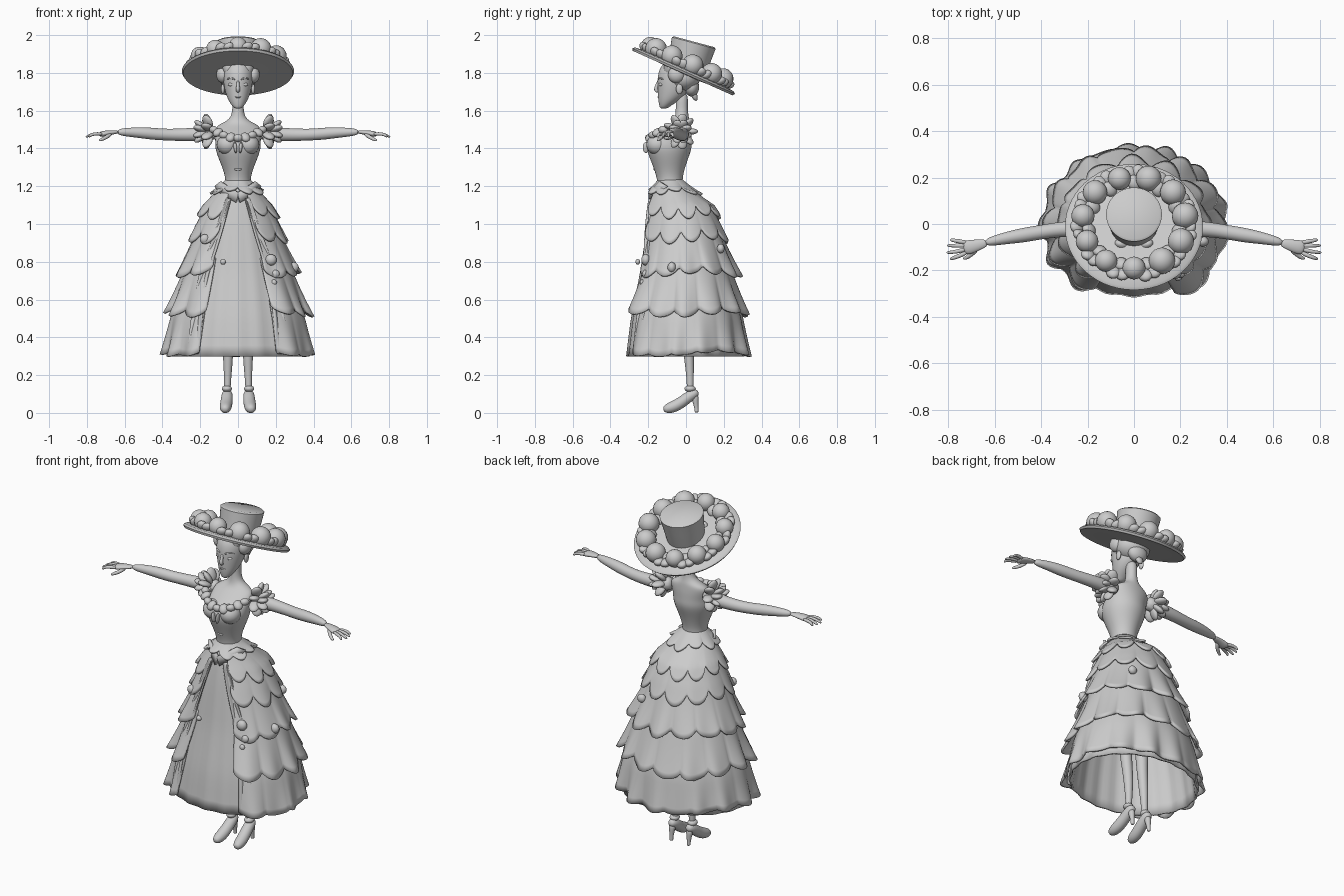
import bpy, bmesh, math, random
from math import sin, cos, pi, radians
from mathutils import Vector, Matrix

random.seed(4)
if "Cube" in bpy.data.objects:
    bpy.data.objects.remove(bpy.data.objects["Cube"])

clay = bpy.data.materials.new("light_grey")
clay.use_nodes = True
clay.diffuse_color = (0.6, 0.6, 0.6, 1)
clay.node_tree.nodes["Principled BSDF"].inputs["Base Color"].default_value = (0.6, 0.6, 0.6, 1)


def finish(name, bm, subsurf=0, mirror=False, thick=0.0, sharp=None):
    bmesh.ops.recalc_face_normals(bm, faces=bm.faces)
    mesh = bpy.data.meshes.new(name)
    bm.to_mesh(mesh)
    bm.free()
    mesh.materials.append(clay)
    mesh.shade_smooth()
    ob = bpy.data.objects.new(name, mesh)
    bpy.context.collection.objects.link(ob)
    if sharp:
        bpy.ops.object.select_all(action="DESELECT")
        ob.select_set(True)
        bpy.context.view_layer.objects.active = ob
        bpy.ops.object.shade_smooth_by_angle(angle=radians(sharp))
    if mirror:
        ob.modifiers.new("Mirror", "MIRROR").use_mirror_merge = False
    if thick:
        ob.modifiers.new("Solidify", "SOLIDIFY").thickness = thick
    if subsurf:
        sub = ob.modifiers.new("Subsurf", "SUBSURF")
        sub.levels = sub.render_levels = subsurf
    return ob


def add_loft(bm, rings, sides=14):
    """Skin rings given as (centre, half axis, half axis)."""
    loops = [[bm.verts.new(Vector(c) + Vector(u) * cos(2 * pi * i / sides) + Vector(v) * sin(2 * pi * i / sides))
              for i in range(sides)] for c, u, v in rings]
    for a, b in zip(loops, loops[1:]):
        for i in range(sides):
            j = (i + 1) % sides
            bm.faces.new((a[i], a[j], b[j], b[i]))
    bm.faces.new(loops[0])
    bm.faces.new(loops[-1])


def body(name, rows):
    """Upright loft from rows of z, half width, half depth, y."""
    bm = bmesh.new()
    add_loft(bm, [((0, y, z), (rx, 0, 0), (0, ry, 0)) for z, rx, ry, y in rows], 18)
    return finish(name, bm, 2)


def add_tube(bm, path, squash=1.0, sides=10):
    """Tube through points of x, y, z, radius; squash flattens it upward."""
    pts = [Vector(p[:3]) for p in path]
    rings = []
    for k, p in enumerate(path):
        d = (pts[min(k + 1, len(pts) - 1)] - pts[max(k - 1, 0)]).normalized()
        ref = Vector((0, 0, 1)) if abs(d.z) < 0.85 else Vector((0, 1, 0))
        side = d.cross(ref).normalized()
        rings.append((pts[k], side * p[3], side.cross(d) * p[3] * squash))
    add_loft(bm, rings, sides)


def tube(name, paths, squash=1.0, mirror=True):
    bm = bmesh.new()
    for path in paths:
        add_tube(bm, path, squash)
    return finish(name, bm, 2, mirror)


def blobs(name, items, mirror=False):
    """Ellipsoids given as (centre, size, direction of local z)."""
    bm = bmesh.new()
    for c, s, d in items:
        m = Matrix.Translation(c) @ Vector(d).to_track_quat("Z", "Y").to_matrix().to_4x4() @ Matrix.Diagonal((*s, 1))
        bmesh.ops.create_uvsphere(bm, u_segments=20, v_segments=12, radius=1, matrix=m)
    return finish(name, bm, 0, mirror)


UP = (0, 0, 1)

# Torso, neck and head
body("bodice", [(1.16, .085, .08, -.08), (1.22, .064, .064, -.085), (1.28, .076, .078, -.088),
                (1.34, .102, .1, -.09), (1.4, .124, .124, -.09), (1.44, .122, .116, -.085), (1.48, .125, .088, -.058),
                (1.52, .118, .055, -.03), (1.54, .07, .045, -.023), (1.565, .036, .036, -.022),
                (1.62, .028, .031, -.022), (1.7, .034, .036, -.022)])
blobs("bust", [((.055, -.15, 1.42), (.058, .06, .055), UP)], True)
body("head", [(1.61, .016, .018, -.118), (1.625, .032, .03, -.112), (1.655, .052, .058, -.09), (1.69, .066, .078, -.072),
              (1.73, .076, .088, -.064), (1.78, .082, .094, -.058), (1.83, .078, .09, -.05), (1.87, .05, .06, -.04)])
tube("nose", [[(0, -.146, 1.76, .007), (0, -.153, 1.735, .009), (0, -.163, 1.71, .012), (0, -.146, 1.698, .01)]], 1, False)
blobs("lips", [((0, -.139, 1.672), (.02, .012, .006), UP), ((0, -.135, 1.66), (.016, .012, .006), UP)])
blobs("eyes", [((.034, -.132, 1.738), (.019, .011, .01), UP)], True)
tube("eyebrows", [[(.014, -.148, 1.764, .004), (.036, -.143, 1.775, .006), (.062, -.118, 1.766, .003)]])
blobs("ears", [((.08, -.035, 1.715), (.01, .018, .028), UP)], True)
blobs("hair", [((0, -.015, 1.775), (.1, .09, .075), UP), ((0, .03, 1.725), (.06, .04, .05), UP),
               ((0, .042, 1.685), (.022, .016, .035), (0, .4, -1))])
blobs("hair_waves", [((.045, -.09, 1.825), (.026, .06, .035), (1, .3, -.5)),
                     ((.08, -.05, 1.79), (.035, .045, .045), UP)], True)

# Arms and hands
tube("arms", [[(.1, -.025, 1.49, .045), (.18, -.02, 1.475, .04), (.3, -.02, 1.472, .035), (.4, -.035, 1.473, .032),
               (.47, -.047, 1.48, .034), (.56, -.062, 1.486, .027), (.645, -.082, 1.487, .018)]])
tube("palms", [[(.63, -.08, 1.487, .017), (.67, -.09, 1.485, .025), (.71, -.1, 1.478, .034), (.735, -.105, 1.473, .029)]], .5)
fingers = [[(.715, -.1 + f * .5, 1.476, .01), (.755, -.105 + f * .85, 1.478, .0095),
            (.78, -.107 + f, 1.472, .008), (tip, -.108 + f * 1.1, 1.46, .006)]
           for f, tip in ((-.04, .79), (-.014, .808), (.014, .805), (.037, .79))]
thumb = [(.67, -.1, 1.48, .011), (.695, -.128, 1.46, .011), (.72, -.145, 1.448, .009), (.735, -.15, 1.442, .006)]
tube("fingers", fingers + [thumb])

# Sleeve petals and neckline ruffle
petals = []
for row, (count, reach, lean) in enumerate(((9, .06, .35), (8, .05, 1.1))):
    for k in range(count):
        a = 2 * pi * (k + row / 2) / count
        d = Vector((lean, .8 * cos(a), sin(a))).normalized()
        petals.append((Vector((.14 + row * .02, -.03, 1.49)) + d * reach, (.03, .017, .04), d))
blobs("sleeve_petals", petals, True)
ruffle = []
for k in range(9):
    a = -1.1 + 2.2 * k / 8
    c = Vector((.145 * sin(a), -.06 - .135 * cos(a), 1.455 + .055 * sin(a) ** 2))
    ruffle.append((c, (.026, .02, .022 + .008 * (k % 2)), (sin(a), -.6, .4 - k % 2)))
blobs("neckline_ruffle", ruffle)
blobs("bow_tails", [((.014, -.212, 1.405), (.017, .009, .03), (.1, 0, 1))], True)
blobs("bodice_buttons", [((0, -.166, 1.29), (.02, .007, .007), UP)])

# Skirt: z, half width, half depth, y
SHAPE = [(1.23, .07, .07, -.082), (1.18, .11, .105, -.07), (1.1, .168, .162, -.03), (1.0, .207, .19, -.02),
         (.75, .285, .243, -.003), (.5, .35, .295, 0), (.25, .39, .322, -.003)]


def skirt_point(a, z, out):
    for p, q in zip(SHAPE, SHAPE[1:]):
        if z >= q[0]:
            break
    t = (p[0] - z) / (p[0] - q[0])
    rx, ry, y = (m + (n - m) * t for m, n in zip(p[1:], q[1:]))
    return ((rx + out) * sin(a), y - (ry + out) * cos(a), z)


def cloth(name, rows, subsurf=0, mirror=False):
    """Thick sheet over rows of (angle, z, outward offset)."""
    bm = bmesh.new()
    grid = [[bm.verts.new(skirt_point(*p)) for p in row] for row in rows]
    for r, s in zip(grid, grid[1:]):
        for i in range(len(r) - 1):
            bm.faces.new((r[i], r[i + 1], s[i + 1], s[i]))
    bmesh.ops.remove_doubles(bm, verts=bm.verts, dist=.0001)
    return finish(name, bm, subsurf, mirror, .012)


def tier(name, top, bottom, lobes, flare, wave, scallop, gap, bulge=0.0, steps=168):
    """Ruffled layer, open at the front by the gap, with a lobed hem and a bulge at the left front."""
    phase = random.uniform(0, 6)
    rows = []
    for j in range(11):
        t, row = j / 10, []
        for i in range(steps + 1):
            a = gap + (2 * pi - 2 * gap) * i / steps
            lobe = abs(sin(lobes * pi * i / steps)) ** .7
            hem = bottom + scallop * (1 - lobe) + .012 * sin(3 * a + phase)
            fold = .8 * cos(lobes * a + phase) + .3 * cos((lobes + 5) * a)
            out = flare * t ** 1.4 * (.5 + .5 * lobe) + wave * t * t * fold
            row.append((a, top + (hem - top) * t, out + bulge * t * math.exp(-((a - .68) / .22) ** 2)))
        rows.append(row)
    return cloth(name, rows)


cloth("underskirt", [[(2 * pi * i / 96, 1.22 - .92 * j / 16, -.006 + .004 * j / 16 * cos(20 * pi * i / 48))
                      for i in range(97)] for j in range(17)])
tier("hem_flounce", .64, .31, 13, .026, .016, .015, .54, .02)
tier("lower_flounce", .82, .52, 12, .046, .013, .035, .47, .045)
tier("middle_flounce", 1.0, .73, 11, .046, .011, .04, .47)
tier("upper_petals", 1.12, .91, 10, .034, .004, .065, .44)
tier("waist_petals", 1.2, 1.04, 10, .034, .003, .065, .4)
tier("waist_band", 1.235, 1.17, 9, .028, .004, .02, 0)

# Long plain drapes that edge the front panel
rows = []
for j in range(15):
    start = .2 + .34 * min(1, j / 7)
    rows.append([(start + .035 * i, 1.14 - .83 * j / 14, .012 + .01 * sin(i * 1.4)) for i in range(7)])
cloth("front_drapes", rows, 1, True)

# Pointed belt flaps
bm = bmesh.new()
flap = [(0, 1.165), (.095, 1.225), (.125, 1.2), (.1, 1.165), (.015, 1.115)]
bm.faces.new([bm.verts.new((x, -.2 + x * x * 6, z)) for x, z in flap])
finish("belt_flaps", bm, 0, True, .014)

# Trim hung on the skirt
trim = []
for a, z, r in ((.64, .81, .03), (.68, .735, .022), (.62, .69, .016), (-.27, .8, .015), (-.75, .92, .026),
                (2.5, .87, .025), (1.3, .77, .028)):
    trim.append((skirt_point(a, z, .026), (r, r * .8, r), UP))
blobs("skirt_rosettes", trim)

# Legs and heeled shoes
tube("legs", [[(.06, 0, .66, .045), (.057, -.005, .48, .036), (.053, .01, .36, .03), (.053, .018, .27, .027),
               (.055, .022, .18, .019), (.057, .022, .1, .019)]])
tube("shoes", [[(.07, -.12, .016, .014), (.068, -.1, .022, .029), (.065, -.065, .032, .035), (.061, -.025, .055, .034),
                (.058, .01, .082, .033), (.057, .042, .102, .03), (.057, .066, .112, .016)]], .95)
tube("shoe_heels", [[(.057, .045, .1, .026), (.057, .052, .05, .014), (.057, .056, .015, .01), (.057, .056, .001, .012)]])
blobs("ankle_bows", [((.059, .022, .128), (.027, .03, .018), UP)], True)

# Hat: crown and brim tilted back
tilt = Matrix.Translation((0, -.01, 1.815)) @ Matrix.Rotation(radians(-24), 4, "X")
crown_tilt = Matrix.Translation((0, .004, 1.82)) @ Matrix.Rotation(radians(-15), 4, "X")
crown = [(.11, .15), (.12, .143), (.113, .08), (.106, .01), (.1, -.035)]
brim = [(.1, .014), (.2, .012), (.286, .004), (.297, -.006), (.29, -.018), (.2, -.016), (.1, -.02)]
for name, profile, place in (("hat_crown", crown, crown_tilt), ("hat_brim", brim, tilt)):
    bm = bmesh.new()
    add_loft(bm, [((0, 0, z), (r, 0, 0), (0, r, 0)) for r, z in profile], 56)
    finish(name, bm, sharp=40).matrix_world = place
pompoms, leaves = [], []
for k in range(11):
    a = 2 * pi * (k + .25) / 11
    r = random.uniform(.047, .058)
    pompoms.append(((.222 * cos(a), .215 * sin(a), .042), (r, r, r), UP))
    for shift, ring in ((.2, .245), (.28, .195), (.36, .24)):
        b = a + shift
        leaves.append(((ring * cos(b), ring * sin(b), .024), (.03, .022, .034), (cos(b + shift * 3), sin(b), .6)))
blobs("hat_pompoms", pompoms).matrix_world = tilt
blobs("hat_leaves", leaves).matrix_world = tilt
